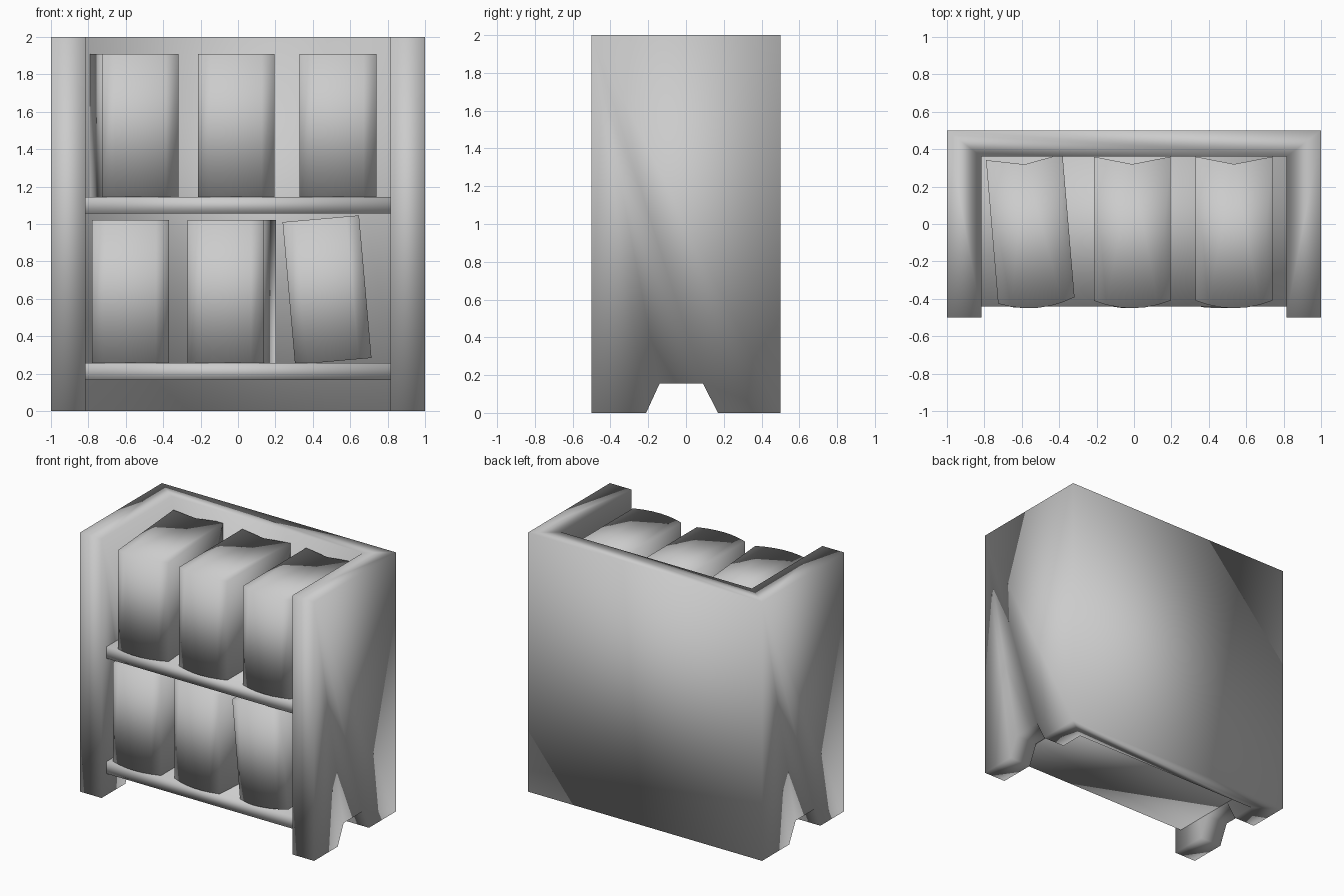
import bpy, bmesh, math
from mathutils import Vector

if "Cube" in bpy.data.objects:
    bpy.data.objects.remove(bpy.data.objects["Cube"])


def prism(name, outline, direction):
    """Extrude a flat outline of 3D points along a direction."""
    bm = bmesh.new()
    face = bm.faces.new([bm.verts.new(p) for p in outline])
    ext = bmesh.ops.extrude_face_region(bm, geom=[face])
    moved = [v for v in ext["geom"] if isinstance(v, bmesh.types.BMVert)]
    bmesh.ops.translate(bm, verts=moved, vec=Vector(direction))
    bmesh.ops.recalc_face_normals(bm, faces=bm.faces)
    mesh = bpy.data.meshes.new(name)
    bm.to_mesh(mesh)
    bm.free()
    mesh.shade_smooth()
    obj = bpy.data.objects.new(name, mesh)
    bpy.context.collection.objects.link(obj)
    return obj


# Case: U-shaped sides and back in one piece
u = [(-1, 0.5), (-1, -0.5), (-0.815, -0.5), (-0.815, 0.36),
     (0.815, 0.36), (0.815, -0.5), (1, -0.5), (1, 0.5)]
case = prism("bookcase_frame", [(x, y, 0) for x, y in u], (0, 0, 2))

# Notch that splits each side into two feet
notch = [(-0.234, -0.05), (-0.14, 0.155), (0.09, 0.155), (0.195, -0.05)]
cutter = prism("foot_notch_cutter", [(-1.1, y, z) for y, z in notch], (2.2, 0, 0))
cutter.hide_render = True
mod = case.modifiers.new("foot_notch", 'BOOLEAN')
mod.operation = 'DIFFERENCE'
mod.solver = 'EXACT'
mod.object = cutter
bpy.context.view_layer.objects.active = case
bpy.ops.object.modifier_apply(modifier=mod.name)
bpy.data.objects.remove(cutter)
case.data.shade_smooth()

# Shelves
for name, z0, z1 in (("lower_shelf", 0.165, 0.258), ("upper_shelf", 1.055, 1.145)):
    rect = [(-0.815, -0.44), (0.815, -0.44), (0.815, 0.36), (-0.815, 0.36)]
    prism(name, [(x, y, z0) for x, y in rect], (0, 0, z1 - z0))

# Books: rounded spine at the front, V-shaped page edge at the back
W, H = 0.205, 0.765
spine = [(W * t / 3, -0.367 - 0.04 * (1 - (t / 3) ** 2)) for t in range(-3, 4)]
book_outline = spine + [(W, 0.403), (0, 0.363), (-W, 0.403)]


def book(name, x, z, turn=0, lean=0, y=-0.043):
    obj = prism(name, [(px, py, -H / 2) for px, py in book_outline], (0, 0, H))
    obj.location = (x, y, z)
    obj.rotation_euler = (0, math.radians(lean), math.radians(turn))


book("upper_book_left", -0.553, 1.527, turn=4.8)
book("upper_book_middle", -0.01, 1.527)
book("upper_book_right", 0.535, 1.527)
book("lower_book_left", -0.575, 0.64)
book("lower_book_middle", -0.034, 0.64, turn=-4.8)
book("lower_book_leaning", 0.476, 0.647, lean=-5)
